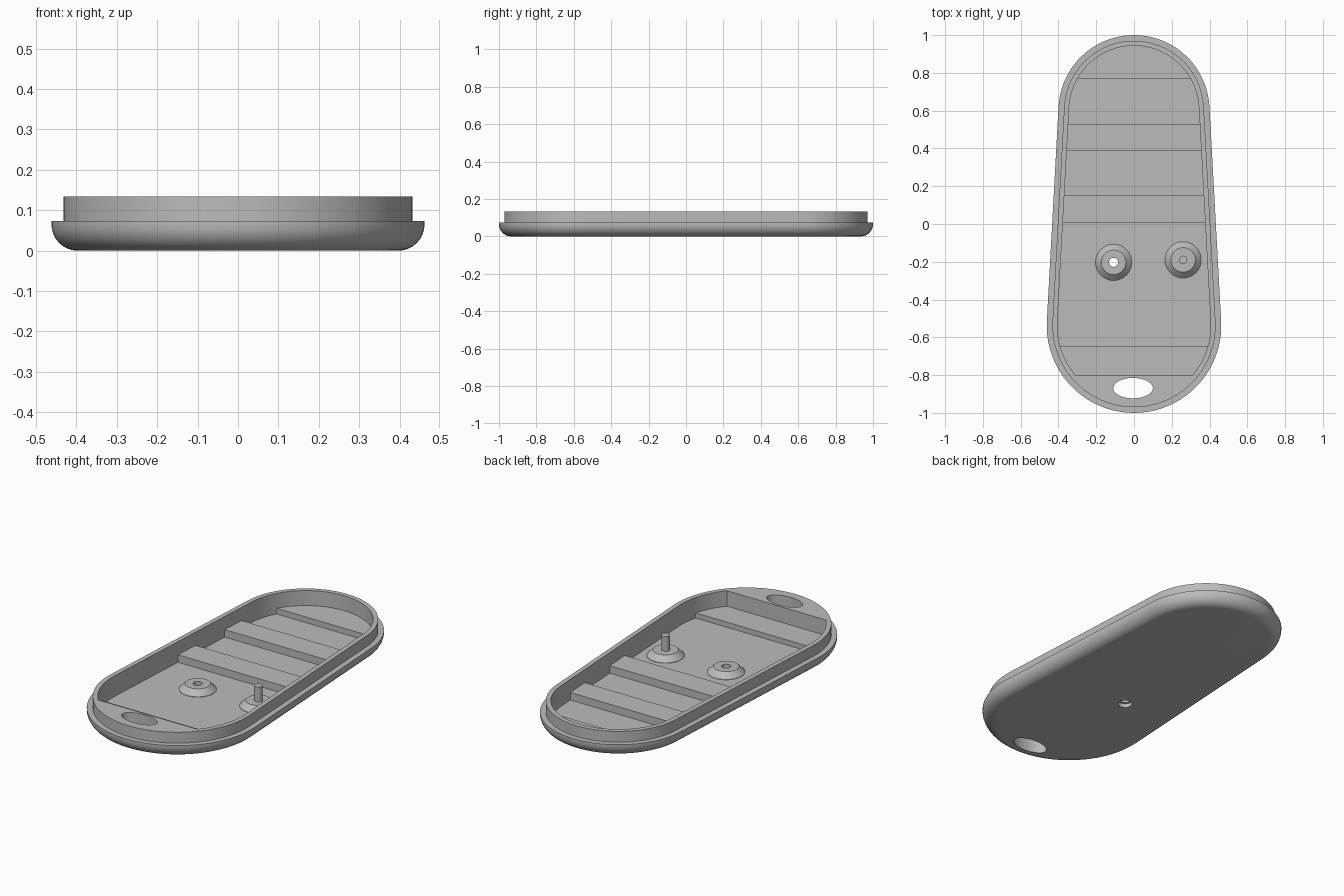
import bpy, bmesh, math

if "Cube" in bpy.data.objects:
    bpy.data.objects.remove(bpy.data.objects["Cube"])

FLOOR, SHELF, LIP = 0.018, 0.073, 0.134
grey = bpy.data.materials.new("mid grey")
grey.diffuse_color = (0.5, 0.5, 0.5, 1)
grey.use_nodes = True
grey.node_tree.nodes["Principled BSDF"].inputs["Base Color"].default_value = grey.diffuse_color


def outline(inset, n=40):
    """Two unequal round ends joined by tangent sides."""
    big, small, yb, yt = 0.462, 0.40, -0.538, 0.60
    a = math.asin((big - small) / (yt - yb))
    pts = []
    for r, cy, a0, a1 in ((small, yt, a, math.pi - a),
                          (big, yb, math.pi - a, 2 * math.pi + a)):
        for i in range(n + 1):
            t = a0 + (a1 - a0) * i / n
            pts.append(((r - inset) * math.cos(t), cy + (r - inset) * math.sin(t)))
    return pts


def clip(pts, y0, y1):
    """Keep the part of a polygon between two y values."""
    for lim, s in ((y0, 1), (y1, -1)):
        out = []
        for p, q in zip(pts, pts[1:] + pts[:1]):
            dp, dq = s * (p[1] - lim), s * (q[1] - lim)
            if dp >= 0:
                out.append(p)
            if dp * dq < 0:
                t = dp / (dp - dq)
                out.append((p[0] + (q[0] - p[0]) * t, lim))
        pts = out
    return pts


def loft(name, rings):
    """Closed solid through a stack of (points, z) rings."""
    bm = bmesh.new()
    loops = [[bm.verts.new((x, y, z)) for x, y in pts] for pts, z in rings]
    n = len(loops[0])
    for lo, hi in zip(loops, loops[1:]):
        for i in range(n):
            j = (i + 1) % n
            bm.faces.new((lo[i], lo[j], hi[j], hi[i]))
    bm.faces.new(loops[0][::-1])
    bm.faces.new(loops[-1])
    bmesh.ops.recalc_face_normals(bm, faces=bm.faces)
    me = bpy.data.meshes.new(name)
    bm.to_mesh(me)
    bm.free()
    me.materials.append(grey)
    ob = bpy.data.objects.new(name, me)
    bpy.context.collection.objects.link(ob)
    return ob


def ellipse(cx, cy, rx, ry, n=40):
    return [(cx + rx * math.cos(2 * math.pi * i / n),
             cy + ry * math.sin(2 * math.pi * i / n)) for i in range(n)]


def turned(name, cx, cy, profile):
    return loft(name, [(ellipse(cx, cy, r, r), z) for r, z in profile])


def activate(ob):
    bpy.ops.object.select_all(action='DESELECT')
    ob.select_set(True)
    bpy.context.view_layer.objects.active = ob


def cut(ob, cutter):
    m = ob.modifiers.new("cut", 'BOOLEAN')
    m.operation, m.solver, m.object = 'DIFFERENCE', 'EXACT', cutter
    activate(ob)
    bpy.ops.object.modifier_apply(modifier=m.name)
    cutter.hide_render = True


# Shell: rounded underside, shelf and raised lip
R = 0.065
rings = []
for i in range(9):
    t = math.pi / 2 * i / 8
    rings.append((outline(R * (1 - math.sin(t))), R * (1 - math.cos(t))))
rings += [(outline(0), SHELF), (outline(0.03), SHELF), (outline(0.03), LIP)]
shell = loft("shell", rings)

# Cutters: inner well, key ring slot and stepped screw hole
well_shape = clip(outline(0.056), -0.803, 2)
well = loft("well_cutter", [(well_shape, FLOOR), (well_shape, 0.3)])
slot_shape = ellipse(-0.005, -0.869, 0.105, 0.054)
slot = loft("slot_cutter", [(slot_shape, -0.1), (slot_shape, 0.3)])
SX, SY = -0.108, -0.203
hole = turned("screw_cutter", SX, SY,
              [(0.038, -0.1), (0.038, 0.022), (0.024, 0.022), (0.024, 0.3)])

# Tapered bosses on the floor, one drilled and one carrying a pin
BOSS = [(0.096, FLOOR - 0.004), (0.096, FLOOR + 0.002), (0.065, 0.05)]
screw_boss = turned("screw_boss", SX, SY, BOSS)
pin_boss = turned("pin_boss", 0.26, -0.19, BOSS)
pin = turned("pin", 0.26, -0.19, [(0.022, 0.04), (0.022, 0.133)])

for c in (well, slot, hole):
    cut(shell, c)
cut(screw_boss, hole)

# Raised bars and end steps across the floor
parts = [shell, screw_boss, pin_boss, pin]
for name, y0, y1, top in (("rear_step", 0.77, 2, 0.05),
                          ("rear_bar", 0.39, 0.53, 0.06),
                          ("middle_bar", 0.005, 0.15, 0.06),
                          ("front_step", -0.81, -0.645, 0.047)):
    shape = clip(outline(0.053), y0, y1)
    parts.append(loft(name, [(shape, FLOOR - 0.004), (shape, top)]))

for c in (well, slot, hole):
    bpy.data.objects.remove(c)
for ob in parts:
    activate(ob)
    bpy.ops.object.shade_smooth_by_angle(angle=math.radians(30))
